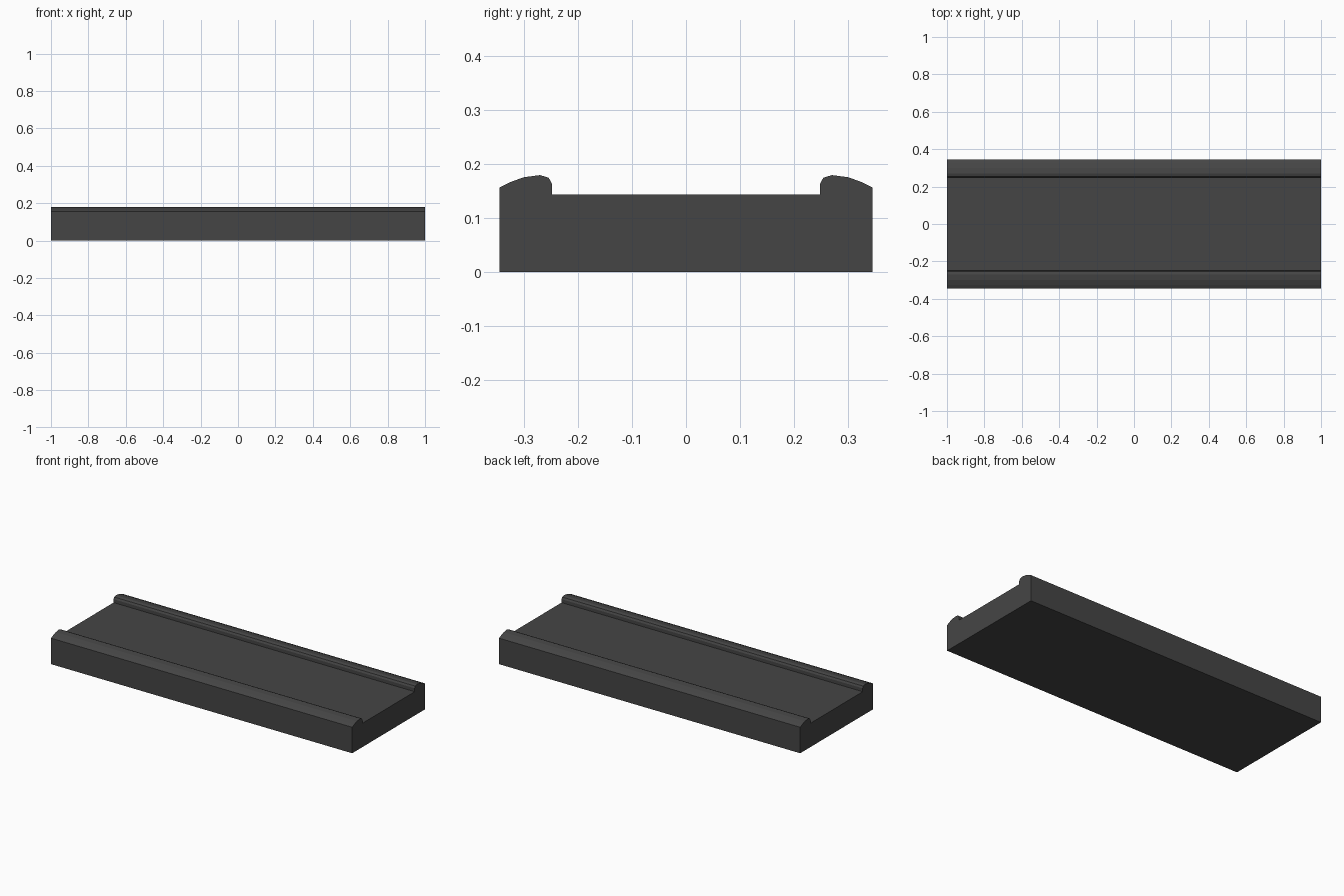
import bpy, bmesh

if "Cube" in bpy.data.objects:
    bpy.data.objects.remove(bpy.data.objects["Cube"])

LENGTH = 2.0

# Dark grey surface
dark = bpy.data.materials.new("dark_grey")
dark.diffuse_color = (0.06, 0.06, 0.06, 1)
dark.use_nodes = True
dark.node_tree.nodes["Principled BSDF"].inputs["Base Color"].default_value = dark.diffuse_color

# Half cross-section (y, z): outer wall, rounded kerb, inner step to the roadway
half = [(0.345, 0.0), (0.345, 0.156), (0.325, 0.166), (0.30, 0.175),
        (0.27, 0.179), (0.254, 0.174), (0.248, 0.163), (0.248, 0.143)]
profile = half + [(-y, z) for y, z in reversed(half)]

# Slab with two kerbs: mirrored profile extruded along x
bm = bmesh.new()
face = bm.faces.new([bm.verts.new((-LENGTH / 2, y, z)) for y, z in profile])
ext = bmesh.ops.extrude_face_region(bm, geom=[face], use_keep_orig=True)
verts = [v for v in ext["geom"] if isinstance(v, bmesh.types.BMVert)]
bmesh.ops.translate(bm, verts=verts, vec=(LENGTH, 0, 0))
bmesh.ops.recalc_face_normals(bm, faces=bm.faces[:])

mesh = bpy.data.meshes.new("kerbed_slab")
bm.to_mesh(mesh)
bm.free()
mesh.materials.append(dark)
slab = bpy.data.objects.new("kerbed_slab", mesh)
bpy.context.collection.objects.link(slab)
